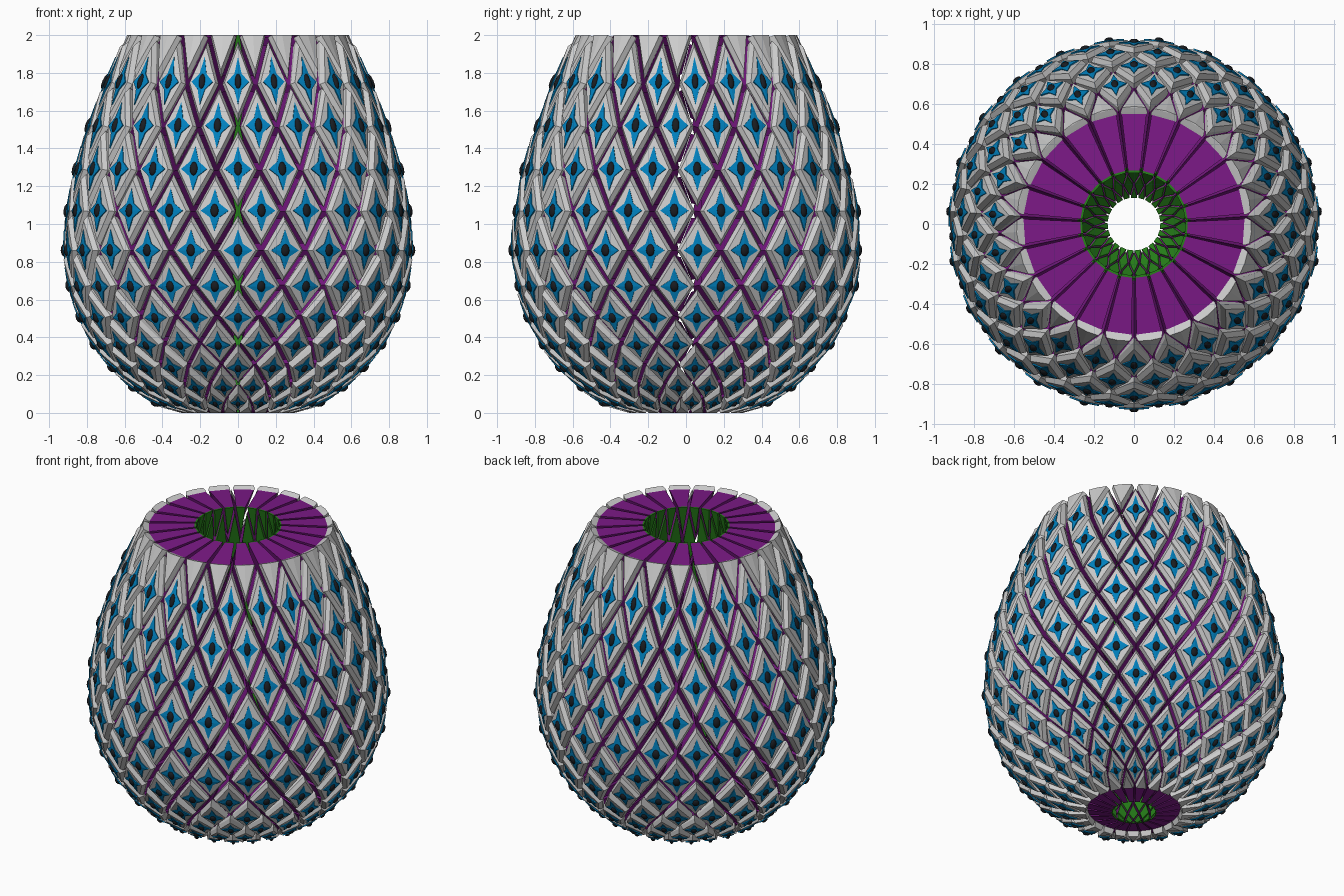
import bpy, bmesh, math
from mathutils import Vector

if "Cube" in bpy.data.objects:
    bpy.data.objects.remove(bpy.data.objects["Cube"])

N = 23                      # pegs around each row
STEP = 2 * math.pi / N
INNER = 0.44                # inner wall radius as a share of the outer radius
# egg profile (radius, height): one point per row of diamonds
PROFILE = [(.30, 0), (.44, .055), (.56, .135), (.67, .24), (.765, .36), (.84, .505),
           (.895, .67), (.92, .86), (.905, 1.07), (.86, 1.29), (.79, 1.52),
           (.70, 1.75), (.585, 2.0)]
LAST = len(PROFILE) - 1


def profile(t):
    """Point and outward normal on the profile at fractional row t."""
    t = max(0, min(LAST, t))
    j = min(int(t), LAST - 1)
    a, b = Vector(PROFILE[j]), Vector(PROFILE[j + 1])
    k = max(0, min(LAST, round(t)))
    d = Vector(PROFILE[min(k + 1, LAST)]) - Vector(PROFILE[max(k - 1, 0)])
    return a.lerp(b, t - j), Vector((d.y, -d.x)).normalized()


def place(row, i, u, v, h=0.0, scale=1.0):
    """Map cell coordinates (u, v in -1..1) and lift h to space."""
    p, n = profile(row + v)
    p = p + n * h
    z = max(0.0, min(2.0, p.y))
    ang = -math.pi / 2 + (i + (0.5 if row % 2 == 0 else 0) + u / 2) * STEP
    return (p.x * scale * math.cos(ang), p.x * scale * math.sin(ang), z)


def loft(bm, rings, tip=None):
    """Skin a list of rings; cap the start, and end on a tip or a flat cap."""
    rv = [[bm.verts.new(p) for p in r] for r in rings]
    n = len(rv[0])
    for a, b in zip(rv, rv[1:]):
        for j in range(n):
            bm.faces.new((a[j], a[(j + 1) % n], b[(j + 1) % n], b[j]))
    bm.faces.new(rv[0][::-1])
    if tip is None:
        bm.faces.new(rv[-1])
    else:
        c = bm.verts.new(tip)
        for j in range(n):
            bm.faces.new((rv[-1][j], rv[-1][(j + 1) % n], c))


def outline(row):
    """Diamond, or half a diamond where the body is cut at top and bottom."""
    pts = [(-1, 0), (0, -1), (1, 0), (0, 1)]
    if row == 0:
        pts.pop(1)
    if row == LAST:
        pts.pop(3)
    return pts


def ring(row, i, pts, s, h=0.0, scale=1.0, lift=0.0):
    return [place(row, i, u * s, v * s, h + lift * max(v, 0), scale) for u, v in pts]


def finish(name, bm, color=None, smooth=False):
    bmesh.ops.recalc_face_normals(bm, faces=bm.faces)
    me = bpy.data.meshes.new(name)
    bm.to_mesh(me)
    bm.free()
    if smooth:
        for p in me.polygons:
            p.use_smooth = True
    ob = bpy.data.objects.new(name, me)
    bpy.context.collection.objects.link(ob)
    if color:
        mat = bpy.data.materials.new(name + "_color")
        mat.diffuse_color = (*color, 1)
        mat.use_nodes = True
        mat.node_tree.nodes["Principled BSDF"].inputs["Base Color"].default_value = mat.diffuse_color
        me.materials.append(mat)


pegs, ends, tiles, stars, dots = (bmesh.new() for _ in range(5))
STAR = [(-.6, 0), (-.2, -.17), (0, -.52), (.2, -.17), (.6, 0), (.2, .17), (0, .52), (-.2, .17)]
OVAL = [(.17 * math.cos(a * math.pi / 6), .16 * math.sin(a * math.pi / 6)) for a in range(12)]

for row in range(LAST + 1):
    pts = outline(row)
    for i in range(N):
        # tapered radial peg and its inner end
        loft(pegs, [ring(row, i, pts, .82, 0, INNER + .02),
                    ring(row, i, pts, .83, -.035)])
        loft(ends, [ring(row, i, pts, .82, 0, INNER),
                    ring(row, i, pts, .82, 0, INNER + .02)])
        # bevelled outer tile
        loft(tiles, [ring(row, i, pts, .86, -.04), ring(row, i, pts, .89, -.025, 1, .015),
                     ring(row, i, pts, .74, 0, 1, .012)], place(row, i, 0, 0, .003))
        if 0 < row < LAST:
            # four-pointed star and domed oval stud
            loft(stars, [ring(row, i, STAR, 1, -.01), ring(row, i, STAR, 1, .007, 1, .01)],
                 place(row, i, 0, 0, .010))
            loft(dots, [ring(row, i, OVAL, 1, 0), ring(row, i, OVAL, 1, .012),
                        ring(row, i, OVAL, .65, .019)], place(row, i, 0, 0, .021))

finish("radial_pegs", pegs, (.20, .01, .24))
finish("inner_ends", ends, (.02, .22, .01))
finish("outer_tiles", tiles)
finish("tile_stars", stars, (.0, .22, .52))
finish("tile_studs", dots, (.01, .012, .015), smooth=True)
